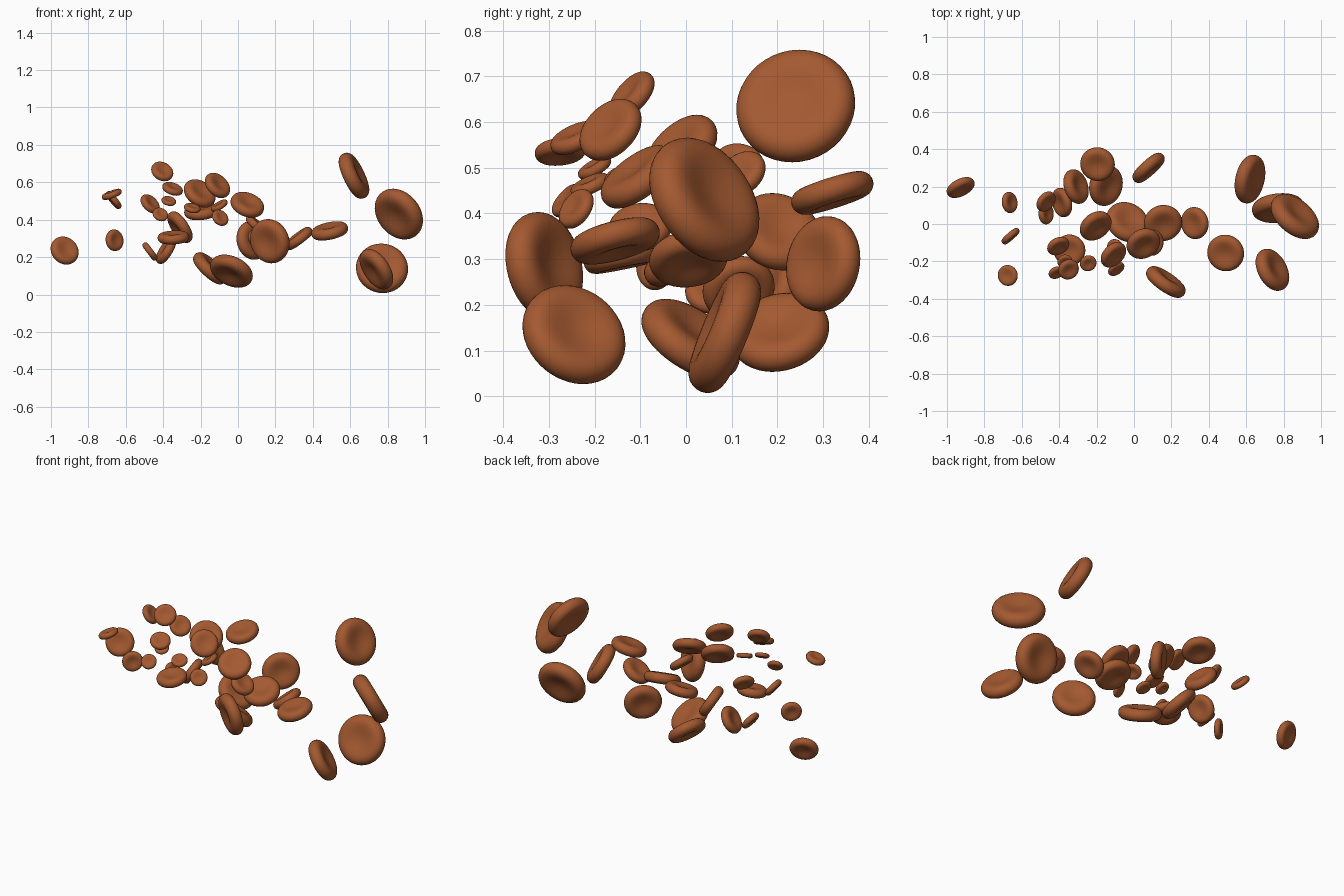
import bpy, bmesh, math
from mathutils import Vector

if "Cube" in bpy.data.objects:
    bpy.data.objects.remove(bpy.data.objects["Cube"])

mat = bpy.data.materials.new("red_brown")
mat.diffuse_color = (0.37, 0.10, 0.03, 1)
mat.use_nodes = True
mat.node_tree.nodes["Principled BSDF"].inputs["Base Color"].default_value = mat.diffuse_color


# Biconcave disc: half-thickness profile spun around the axis
def half_thickness(r):
    return math.sqrt(max(0.0, 1 - r * r)) * (0.19 + 0.55 * r * r - 0.2 * r ** 4)


def make_disc_mesh(segs=40, steps=22):
    bm = bmesh.new()
    profile = []
    for i in range(steps + 1):
        a = math.pi * i / steps
        r = math.sin(a) if 0 < i < steps else 0.0
        profile.append((r, math.copysign(half_thickness(r), math.cos(a))))
    top = bm.verts.new((0, 0, profile[0][1]))
    bottom = bm.verts.new((0, 0, profile[-1][1]))
    rings = [[bm.verts.new((r * math.cos(math.tau * k / segs), r * math.sin(math.tau * k / segs), z))
              for k in range(segs)] for r, z in profile[1:-1]]
    for k in range(segs):
        n = (k + 1) % segs
        bm.faces.new((top, rings[0][k], rings[0][n]))
        bm.faces.new((bottom, rings[-1][n], rings[-1][k]))
        for a, b in zip(rings, rings[1:]):
            bm.faces.new((a[k], b[k], b[n], a[n]))
    for f in bm.faces:
        f.smooth = True
    mesh = bpy.data.meshes.new("blood_cell")
    bm.to_mesh(mesh)
    bm.free()
    mesh.materials.append(mat)
    return mesh


disc = make_disc_mesh()


def cell(name, centre, radius, facing):
    ob = bpy.data.objects.new(name, disc)
    bpy.context.collection.objects.link(ob)
    ob.location = centre
    ob.scale = (radius,) * 3
    ob.rotation_euler = Vector(facing).to_track_quat('Z', 'Y').to_euler()


# Large cells at the right end
cell("large_cell_upper", (.62, .24, .635), .132, (.88, -.2, .42))
cell("large_cell_end", (.86, .04, .43), .148, (.55, .65, .45))
cell("large_cell_low_back", (.77, .085, .14), .14, (.1, -.92, .38))
cell("large_cell_low_front", (.74, -.245, .135), .12, (.75, .4, .5))

# Medium cells in the middle
cell("medium_cell_1", (.49, -.155, .34), .1, (-.2, -.25, .95))
cell("medium_cell_2", (.325, .005, .3), .086, (-.6, -.1, .8))
cell("medium_cell_3", (.17, -.31, .285), .12, (.55, .8, .2))
cell("medium_cell_4", (.155, .005, .3), .103, (.1, -.4, .9))
cell("medium_cell_5", (.1, -.1, .37), .07, (.6, -.1, .7))
cell("medium_cell_6", (.078, .3, .29), .105, (.65, -.72, .15))
cell("medium_cell_7", (.05, -.105, .48), .093, (.3, -.55, .75))
cell("medium_cell_8", (-.035, .01, .125), .12, (.35, .5, .75))
cell("medium_cell_9", (-.15, .205, .14), .11, (.65, -.2, .7))
cell("medium_cell_10", (-.195, .32, .445), .093, (-.1, -.3, .95))
cell("medium_cell_11", (-.205, -.01, .54), .092, (.45, -.6, .65))
cell("medium_cell_12", (-.31, .2, .36), .095, (.75, .25, .5))
cell("medium_cell_13", (-.345, -.14, .305), .085, (-.05, -.2, .97))
cell("medium_cell_14", (-.385, .115, .235), .08, (-.8, -.2, .5))
cell("medium_cell_15", (-.11, -.165, .583), .078, (.57, -.57, .57))

# Small cells toward the left end
cell("small_cell_1", (-.927, .195, .235), .08, (.4, -.8, .4))
cell("small_cell_2", (-.66, -.065, .29), .058, (.65, -.75, .1))
cell("small_cell_3", (-.675, -.275, .535), .056, (-.35, -.1, .93))
cell("small_cell_4", (-.665, .115, .505), .057, (.75, .1, .6))
cell("small_cell_5", (-.405, -.118, .658), .062, (.35, -.68, .6))
cell("small_cell_6", (-.35, -.243, .565), .057, (.3, -.4, .85))
cell("small_cell_7", (-.47, .12, .485), .06, (.6, -.5, .6))
cell("small_cell_8", (-.415, -.26, .428), .043, (.3, -.7, .6))
cell("small_cell_9", (-.37, -.2, .5), .04, (.2, -.5, .85))
cell("small_cell_10", (-.47, .055, .23), .057, (.8, 0, .6))
cell("small_cell_11", (-.095, -.24, .41), .048, (.5, -.7, .5))
cell("small_cell_12", (-.1, -.13, .475), .05, (-.5, -.2, .85))
cell("small_cell_13", (-.245, -.21, .462), .045, (.2, -.4, .9))
